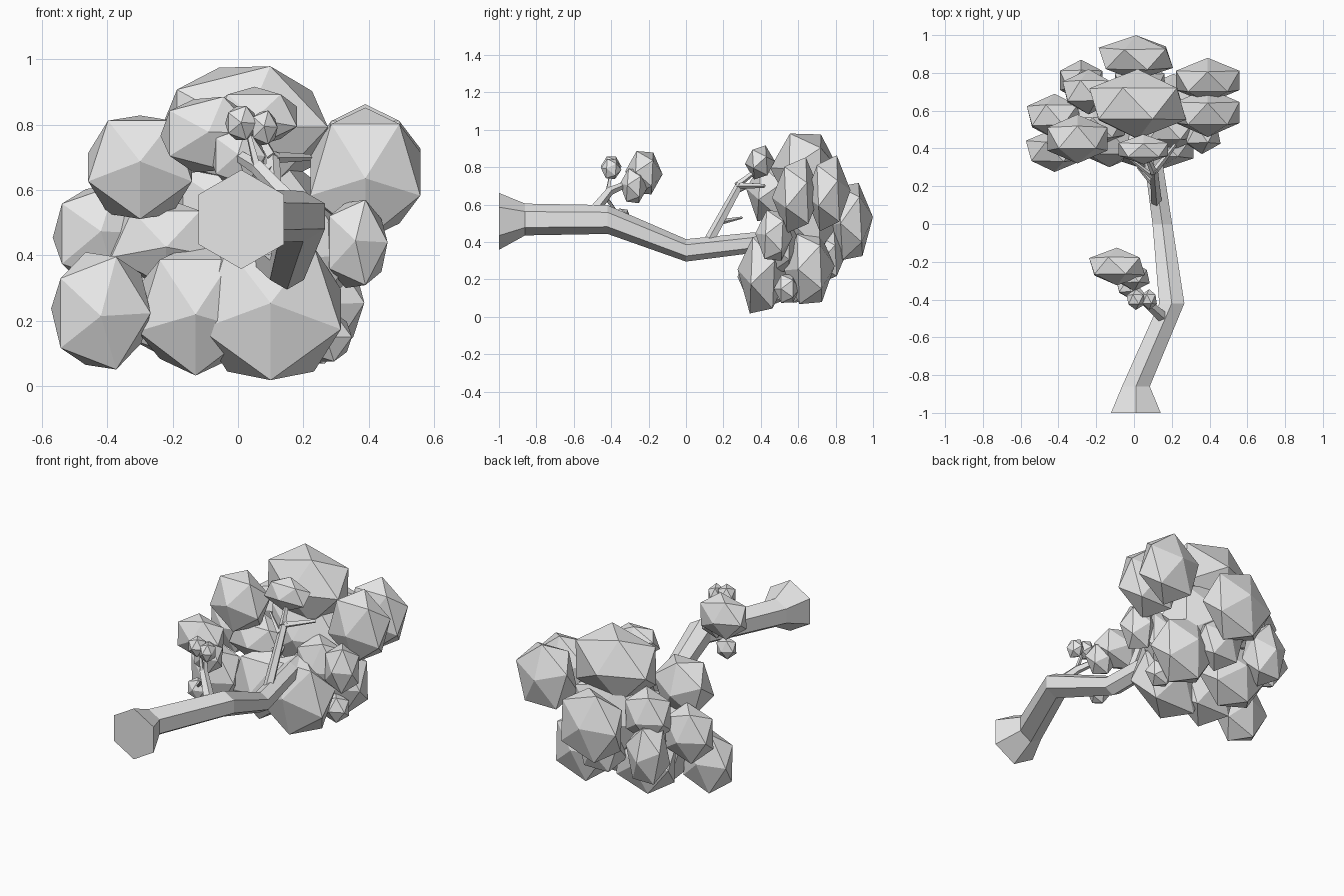
import bpy, bmesh, math, random
from mathutils import Vector, Matrix

random.seed(4)
if "Cube" in bpy.data.objects:
    bpy.data.objects.remove(bpy.data.objects["Cube"])

grey = bpy.data.materials.new("pale_grey")
grey.use_nodes = True
grey.diffuse_color = (0.8, 0.8, 0.8, 1)
grey.node_tree.nodes["Principled BSDF"].inputs["Base Color"].default_value = (0.8, 0.8, 0.8, 1)


def finish(name, bm):
    bmesh.ops.recalc_face_normals(bm, faces=bm.faces)
    mesh = bpy.data.meshes.new(name)
    bm.to_mesh(mesh)
    bm.free()
    mesh.materials.append(grey)
    bpy.context.collection.objects.link(bpy.data.objects.new(name, mesh))


def limb(name, path, sides=6, upright=False):
    """Tapered faceted tube through (x, y, z, radius) points."""
    bm = bmesh.new()
    pts = [Vector(p[:3]) for p in path]
    rings = []
    for i, p in enumerate(path):
        along = pts[min(i + 1, len(pts) - 1)] - pts[max(i - 1, 0)]
        if upright:
            along = Vector((0, 1, 0))
        turn = along.to_track_quat('Y', 'Z')
        ring = []
        for k in range(sides):
            a = math.pi / 2 + math.tau * k / sides
            offset = Vector((math.cos(a), 0, math.sin(a))) * p[3]
            ring.append(bm.verts.new(pts[i] + turn @ offset))
        rings.append(ring)
    for a, b in zip(rings, rings[1:]):
        for k in range(sides):
            n = (k + 1) % sides
            bm.faces.new((a[k], a[n], b[n], b[k]))
    bm.faces.new(rings[0])
    bm.faces.new(rings[-1])
    finish(name, bm)


def clump(name, centre, size, apex=False):
    """Flattened icosahedron, pole along the trunk; apex puts a corner at the top."""
    bm = bmesh.new()
    bmesh.ops.create_icosphere(bm, subdivisions=1, radius=1)
    spin = Matrix.Rotation(math.radians(18 if apex else 0), 4, 'Y')
    tilt = Matrix.Rotation(random.uniform(-0.12, 0.12), 4, 'X')
    pole = Matrix.Rotation(math.pi / 2, 4, 'X')
    scale = Matrix.Diagonal((size[0] * 1.1, size[1], size[2] * 1.1, 1))
    bm.transform(Matrix.Translation(centre) @ scale @ tilt @ spin @ pole)
    finish(name, bm)


# Trunk with flared foot
limb("trunk", [(0.01, -1, 0.51, 0.152), (0.01, -0.86, 0.52, 0.085),
               (0.2, -0.42, 0.52, 0.077), (0.15, 0, 0.355, 0.06),
               (0.1, 0.35, 0.395, 0.055), (0.06, 0.6, 0.42, 0.035)], upright=True)

# Side branches and twigs
limb("upper_branch", [(0.12, 0.11, 0.38, 0.03), (0.105, 0.29, 0.71, 0.022)], 5)
limb("upper_twig_left", [(0.11, 0.28, 0.7, 0.018), (0.22, 0.42, 0.7, 0.01)], 4)
limb("upper_twig_middle", [(0.105, 0.27, 0.7, 0.018), (0.05, 0.4, 0.8, 0.01)], 4)
limb("upper_twig_right", [(0.1, 0.25, 0.66, 0.015), (-0.04, 0.36, 0.71, 0.006)], 4)
limb("inner_twig", [(0.11, 0.2, 0.51, 0.014), (0.02, 0.3, 0.53, 0.006)], 4)
limb("lower_branch", [(0.16, -0.5, 0.56, 0.032), (0.06, -0.41, 0.67, 0.024),
                      (-0.04, -0.27, 0.73, 0.014)], 5)
limb("lower_twig_up", [(0.06, -0.42, 0.66, 0.014), (0.03, -0.4, 0.78, 0.008)], 4)
limb("lower_twig_down", [(0.08, -0.43, 0.64, 0.014), (-0.03, -0.35, 0.53, 0.008)], 4)

# Small foliage on the lower branch
clump("lower_clump_main", (-0.09, -0.225, 0.77), (0.15, 0.1, 0.12))
clump("lower_clump_inner", (0.0, -0.28, 0.7), (0.085, 0.075, 0.095))
clump("lower_clump_top_right", (0.01, -0.4, 0.805), (0.05, 0.055, 0.055))
clump("lower_clump_top_left", (0.08, -0.4, 0.79), (0.042, 0.055, 0.055))
clump("lower_clump_under", (-0.03, -0.34, 0.52), (0.06, 0.05, 0.06))

# Crown foliage: centre, half-size and whether a corner points up
crown = {
    "top": ((0.02, 0.635, 0.79), (0.26, 0.185, 0.2), False),
    "tip": ((0.01, 0.88, 0.51), (0.2, 0.12, 0.21), False),
    "left_back": ((0.39, 0.76, 0.66), (0.18, 0.12, 0.2), True),
    "left_front": ((0.39, 0.59, 0.65), (0.18, 0.13, 0.2), True),
    "left_low": ((0.36, 0.47, 0.435), (0.1, 0.1, 0.14), False),
    "left_under": ((0.27, 0.54, 0.15), (0.08, 0.07, 0.08), False),
    "right_back": ((-0.28, 0.76, 0.37), (0.12, 0.11, 0.18), True),
    "right_middle": ((-0.42, 0.57, 0.46), (0.15, 0.12, 0.16), False),
    "right_upper": ((-0.3, 0.45, 0.67), (0.17, 0.13, 0.17), True),
    "right_inner": ((-0.24, 0.7, 0.57), (0.14, 0.12, 0.15), False),
    "right_centre": ((-0.22, 0.52, 0.44), (0.18, 0.12, 0.13), True),
    "right_low": ((-0.42, 0.39, 0.23), (0.155, 0.115, 0.185), False),
    "front_small": ((0.05, 0.395, 0.825), (0.14, 0.08, 0.09), True),
    "front_low_right": ((-0.13, 0.44, 0.235), (0.19, 0.14, 0.2), True),
    "front_low_left": ((0.1, 0.41, 0.235), (0.23, 0.135, 0.23), True),
    "core": ((0.03, 0.64, 0.5), (0.25, 0.17, 0.24), False),
    "core_left": ((0.2, 0.5, 0.4), (0.15, 0.11, 0.17), False),
    "base_left": ((0.21, 0.66, 0.26), (0.18, 0.135, 0.2), False),
    "base_right": ((-0.17, 0.62, 0.25), (0.19, 0.13, 0.18), False),
    "base_back": ((0.03, 0.75, 0.33), (0.14, 0.11, 0.15), True),
}
for part, (centre, size, apex) in crown.items():
    clump("crown_" + part, centre, size, apex)
